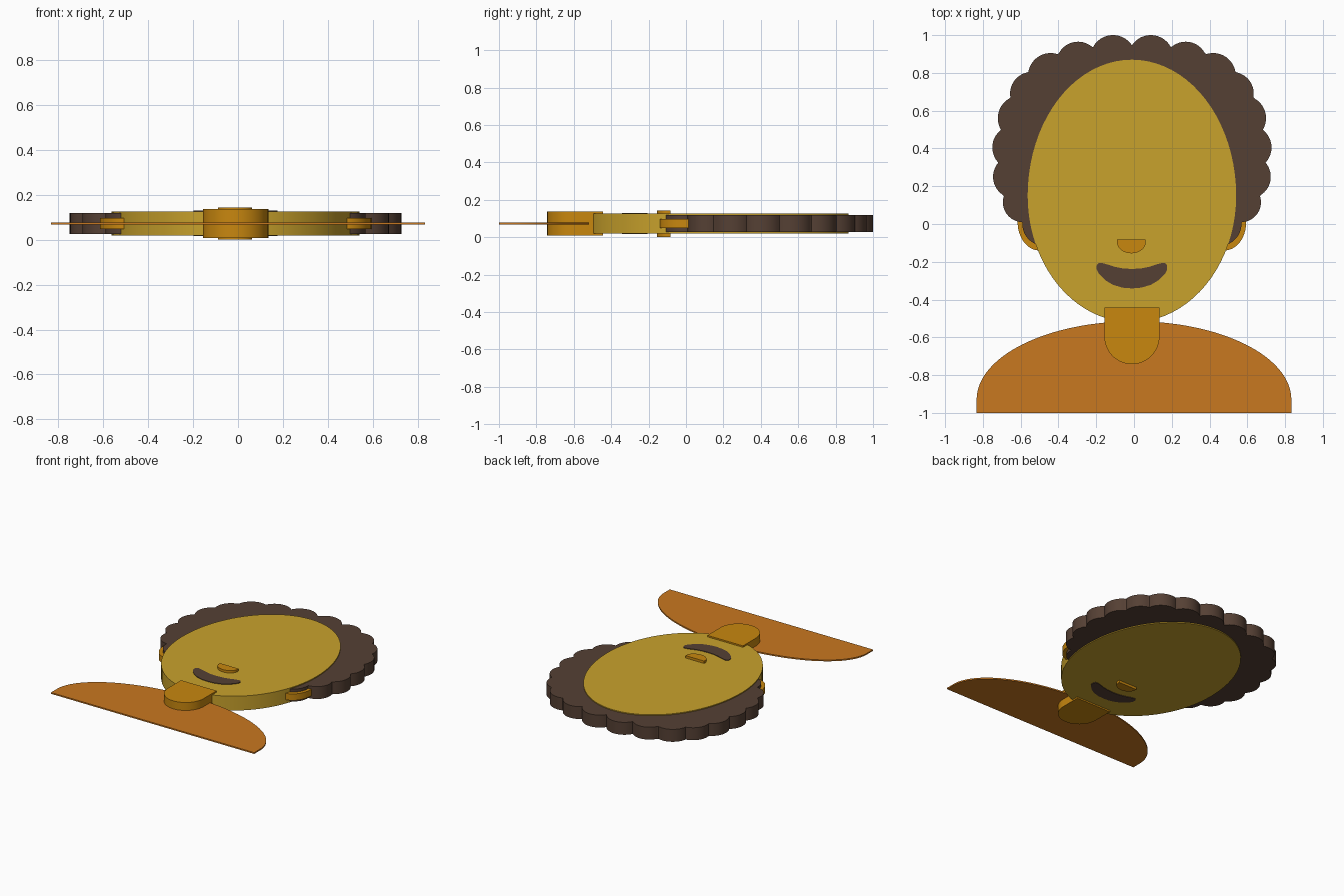
import bpy, bmesh, math
from math import sin, cos, pi

cube = bpy.data.objects.get("Cube")
if cube:
    bpy.data.objects.remove(cube)

MID_Z = 0.073   # every part is centred on this plane
AXIS = -0.011   # symmetry axis of the head


def make_material(name, hex_code):
    def linear(c):
        return c / 12.92 if c <= 0.04045 else ((c + 0.055) / 1.055) ** 2.4
    color = [linear(int(hex_code[i:i + 2], 16) / 255) for i in (0, 2, 4)] + [1]
    mat = bpy.data.materials.new(name)
    mat.use_nodes = True
    mat.diffuse_color = color
    mat.node_tree.nodes["Principled BSDF"].inputs["Base Color"].default_value = color
    return mat


gold = make_material("gold_skin", "C9A22C")
amber = make_material("amber_skin", "C8870F")
brown = make_material("dark_brown", "554034")
orange = make_material("orange_cloth", "C97820")


def slab(name, outline, half_depth, mat):
    """Extrude a flat outline evenly above and below the middle plane."""
    bm = bmesh.new()
    base = bm.faces.new([bm.verts.new((x, y, MID_Z - half_depth)) for x, y in outline])
    top = bmesh.ops.extrude_face_region(bm, geom=[base])["geom"]
    bmesh.ops.translate(bm, vec=(0, 0, 2 * half_depth),
                        verts=[v for v in top if isinstance(v, bmesh.types.BMVert)])
    bmesh.ops.recalc_face_normals(bm, faces=bm.faces)
    mesh = bpy.data.meshes.new(name)
    bm.to_mesh(mesh)
    bm.free()
    mesh.materials.append(mat)
    obj = bpy.data.objects.new(name, mesh)
    bpy.context.collection.objects.link(obj)
    bpy.ops.object.select_all(action='DESELECT')
    obj.select_set(True)
    bpy.context.view_layer.objects.active = obj
    bpy.ops.object.shade_smooth_by_angle(angle=math.radians(30))
    return obj


def arc(cx, cy, rx, ry, start, end, steps=40):
    angles = [start + (end - start) * i / steps for i in range(steps + 1)]
    return [(cx + rx * cos(a), cy + ry * sin(a)) for a in angles]


def tab(cx, top, bend, rx, ry):
    """Flat edge at the top, straight sides, rounded bottom."""
    return [(cx + rx, top), (cx - rx, top)] + arc(cx, bend, rx, ry, pi, 2 * pi)


# Face: egg made of two half ellipses
slab("face", arc(AXIS, 0.15, 0.552, 0.72, 0, pi)
     + arc(AXIS, 0.15, 0.552, 0.67, pi, 2 * pi)[1:-1], 0.053, gold)

# Hair: outer envelope of a ring of round curls (offset from axis, y, radius)
curls = [(0.10, 0.88, 0.12), (0.285, 0.85, 0.115), (0.43, 0.785, 0.12),
         (0.53, 0.69, 0.115), (0.59, 0.56, 0.12), (0.622, 0.405, 0.117),
         (0.62, 0.25, 0.115), (0.578, 0.115, 0.105), (0.465, 0.0, 0.115)]
curls += [(-x, y, r) for x, y, r in curls]
HAIR_Y = 0.3


def hair_reach(a):
    reach = 0.45
    for x, y, r in curls:
        along = x * cos(a) + (y - HAIR_Y) * sin(a)
        off = -x * sin(a) + (y - HAIR_Y) * cos(a)
        if along > 0 and abs(off) < r:
            reach = max(reach, along + math.sqrt(r * r - off * off))
    return reach


hair = []
for i in range(540):
    a = 2 * pi * i / 540
    d = hair_reach(a)
    hair.append((AXIS + d * cos(a), HAIR_Y + d * sin(a)))
slab("hair", hair, 0.046, brown)

# Ears
for side, name in ((1, "left_ear"), (-1, "right_ear")):
    slab(name, tab(AXIS + side * 0.49, 0.03, 0.01, 0.115, 0.15), 0.024, amber)

# Nose and neck
slab("nose", tab(AXIS - 0.003, -0.083, -0.095, 0.076, 0.06), 0.071, amber)
slab("neck", tab(AXIS, -0.443, -0.595, 0.146, 0.147), 0.064, amber)

# Mouth: smiling crescent with round corners, mirrored about the axis
half = [(0, -0.238), (0.05, -0.235), (0.09, -0.227), (0.13, -0.214), (0.16, -0.206),
        (0.178, -0.208), (0.187, -0.22), (0.187, -0.24), (0.175, -0.264),
        (0.14, -0.298), (0.1, -0.322), (0.05, -0.337), (0, -0.341)]
mouth = [(AXIS + x, y) for x, y in half]
mouth += [(AXIS - x, y) for x, y in reversed(half[1:-1])]
slab("mouth", mouth, 0.057, brown)

# Shoulders: thin dome-shaped sheet
slab("shoulders", [(-0.833, -1), (0.833, -1)]
     + arc(0, -0.93, 0.833, 0.415, 0, pi, 64), 0.005, orange)
